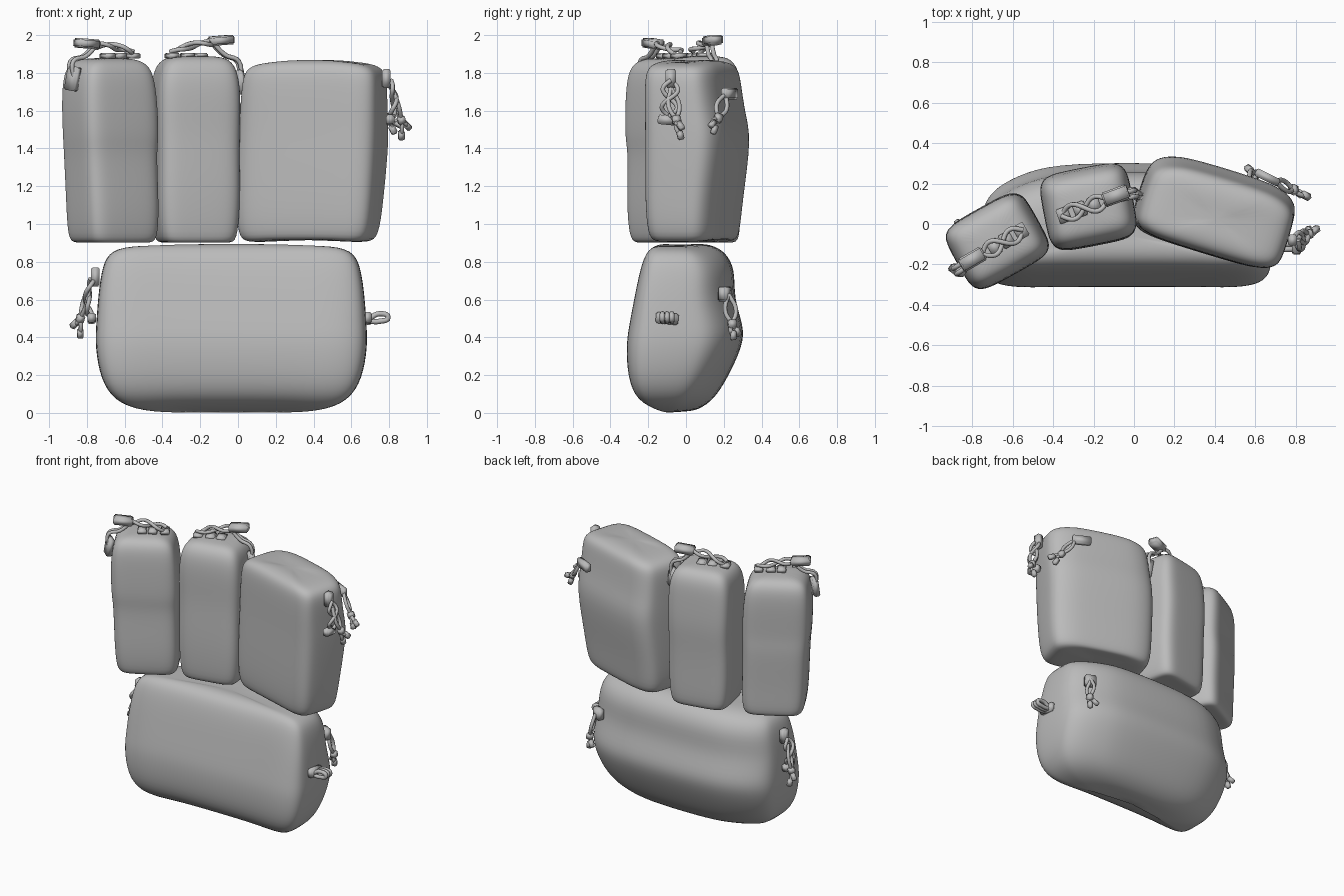
import bpy, bmesh, math
from mathutils import Vector, Matrix

if "Cube" in bpy.data.objects:
    bpy.data.objects.remove(bpy.data.objects["Cube"])

grey = bpy.data.materials.new("grey fabric")
grey.use_nodes = True
grey.diffuse_color = (0.5, 0.5, 0.5, 1)
grey.node_tree.nodes["Principled BSDF"].inputs["Base Color"].default_value = (0.5, 0.5, 0.5, 1)
SWELL = 0.012  # makes up for the shrinkage of the smoothing


def add(name, data):
    ob = bpy.data.objects.new(name, data)
    bpy.context.collection.objects.link(ob)
    data.materials.append(grey)
    return ob


def add_mesh(name, bm):
    bmesh.ops.recalc_face_normals(bm, faces=bm.faces)
    me = bpy.data.meshes.new(name)
    bm.to_mesh(me)
    bm.free()
    for p in me.polygons:
        p.use_smooth = True
    return add(name, me)


def bag(name, x, y, angle, rows, bend=(0, 0), lean=0, arch=0, power=5, count=24):
    """Loft rounded rectangles; each row is height, half width, front, back."""
    bm = bmesh.new()
    rings = []
    for z, half, front, back in rows:
        ring = []
        for i in range(count):
            t = math.tau * (i + 0.5) / count
            u, v = (math.copysign(abs(f) ** (2 / power), f) for f in (math.cos(t), math.sin(t)))
            k = (v + 1) / 2
            py = front - SWELL + (back - front + 2 * SWELL) * k
            py -= u * u * (bend[0] * (1 - k) + bend[1] * k)
            px = (half + SWELL) * u + lean * (z - 1.4)
            ring.append(bm.verts.new((px, py, z + arch * (1 - u * u))))
        rings.append(ring)
    for a, b in zip(rings, rings[1:]):
        for i in range(count):
            j = (i + 1) % count
            bm.faces.new((a[i], a[j], b[j], b[i]))
    bm.faces.new(rings[0])
    bm.faces.new(rings[-1])
    ob = add_mesh(name, bm)
    ob.location = (x, y, 0)
    ob.rotation_euler.z = math.radians(angle)
    soft = ob.modifiers.new("soft", "SUBSURF")
    soft.levels = soft.render_levels = 2


def block(name, at, size, along, up=(0, 0, 1)):
    """Bevelled block with its length on 'along' and thickness near 'up'."""
    ax = Vector(along).normalized()
    side = Vector(up).cross(ax).normalized()
    rot = Matrix((ax, side, ax.cross(side))).transposed().to_4x4()
    bm = bmesh.new()
    bmesh.ops.create_cube(bm, size=1)
    bmesh.ops.scale(bm, vec=size, verts=bm.verts)
    bmesh.ops.bevel(bm, geom=bm.edges[:], offset=min(size) * 0.15, segments=2, affect="EDGES")
    bmesh.ops.transform(bm, matrix=Matrix.Translation(at) @ rot, verts=bm.verts)
    add_mesh(name, bm)


def cord(name, points, radius=0.012):
    cu = bpy.data.curves.new(name, "CURVE")
    cu.dimensions = "3D"
    cu.bevel_depth = radius
    cu.bevel_resolution = 2
    cu.resolution_u = 5
    cu.use_fill_caps = True
    sp = cu.splines.new("BEZIER")
    sp.bezier_points.add(len(points) - 1)
    for bp, p in zip(sp.bezier_points, points):
        bp.co = p
        bp.handle_left_type = bp.handle_right_type = "AUTO"
    add(name, cu)


def braid(name, a, b, out, width=0.036, arch=0.03, turns=1):
    """Two strands twisting round each other between two points."""
    a, b, out = Vector(a), Vector(b), Vector(out).normalized()
    side = (b - a).cross(out).normalized()
    for s in (0, math.pi):
        pts = []
        for i in range(13):
            t = i / 12
            w = math.tau * turns * t + s
            pts.append(a.lerp(b, t) + side * math.sin(w) * width
                       + out * (arch * math.sin(math.pi * t) + 0.012 * math.cos(w)))
        cord(f"{name}_strand_{'b' if s else 'a'}", pts)


def dangle(name, start, knot, ends):
    """A looped cord pair closed by a knot, with loose capped ends."""
    start, knot = Vector(start), Vector(knot)
    side = (knot - start).cross(Vector((1, 0.3, 0))).normalized() * 0.03
    mid = start.lerp(knot, 0.55)
    for n, s in (("a", side), ("b", -side)):
        cord(f"{name}_loop_{n}", [start, mid + s, knot])
    block(name + "_knot", knot, (0.045, 0.045, 0.04), knot - start, (1, 0.2, 0.1))
    for i, e in enumerate(ends):
        e = Vector(e)
        cord(f"{name}_tail_{i}", [knot, knot.lerp(e, 0.5) + side * 0.4, e])
        block(f"{name}_tip_{i}", e, (0.05, 0.032, 0.032), e - knot, (1, 0.2, 0.1))


# Three upright pouches
bag("right_pouch", -0.675, -0.08, 29, [
    (0.905, 0.10, -0.09, 0.09), (0.897, 0.17, -0.145, 0.15), (0.93, 0.197, -0.17, 0.17),
    (1.10, 0.205, -0.18, 0.165), (1.38, 0.205, -0.165, 0.175), (1.45, 0.215, -0.18, 0.165),
    (1.65, 0.215, -0.175, 0.17), (1.80, 0.20, -0.165, 0.165), (1.86, 0.16, -0.13, 0.13),
    (1.88, 0.08, -0.07, 0.07)], lean=-0.03)
bag("middle_pouch", -0.225, 0.083, 11, [
    (0.905, 0.10, -0.09, 0.09), (0.897, 0.17, -0.15, 0.15), (0.93, 0.20, -0.175, 0.175),
    (1.15, 0.212, -0.185, 0.175), (1.35, 0.208, -0.18, 0.18), (1.50, 0.212, -0.175, 0.19),
    (1.68, 0.215, -0.18, 0.18), (1.81, 0.20, -0.17, 0.17), (1.875, 0.16, -0.13, 0.13),
    (1.89, 0.08, -0.07, 0.07)])
bag("wide_pouch", 0.392, 0.037, -17, [
    (0.91, 0.18, -0.08, 0.10), (0.90, 0.31, -0.14, 0.16), (0.935, 0.355, -0.17, 0.185),
    (1.12, 0.37, -0.18, 0.20), (1.45, 0.375, -0.175, 0.255), (1.58, 0.37, -0.175, 0.22),
    (1.74, 0.365, -0.175, 0.20), (1.815, 0.35, -0.165, 0.19), (1.85, 0.29, -0.13, 0.15),
    (1.86, 0.14, -0.06, 0.07)], bend=(0.0, 0.03), lean=0.04, arch=0.015)

# Large lower pouch, bowed backwards
bag("lower_pouch", -0.035, 0, 0, [
    (0.00, 0.26, -0.04, 0.03), (0.008, 0.46, -0.11, 0.08), (0.06, 0.61, -0.235, 0.165),
    (0.18, 0.685, -0.285, 0.24), (0.35, 0.712, -0.295, 0.32), (0.45, 0.708, -0.28, 0.325),
    (0.60, 0.698, -0.25, 0.27), (0.75, 0.68, -0.22, 0.28), (0.85, 0.645, -0.185, 0.225),
    (0.885, 0.54, -0.13, 0.14), (0.887, 0.3, -0.07, 0.08)], bend=(0.045, 0.14), arch=0.01)

# Top drawcords: braid, anchors, lock and hanging pull tab
for name, a, b, lock, tab, low in (
        ("right_top", (-0.55, -0.03, 1.90), (-0.75, -0.15, 1.945), (-0.80, -0.175, 1.955),
         (-0.875, -0.23, 1.77), (-0.88, -0.23, 1.86)),
        ("middle_top", (-0.36, 0.04, 1.90), (-0.13, 0.12, 1.96), (-0.09, 0.14, 1.972),
         (0.005, 0.15, 1.75), (0.0, 0.15, 1.86))):
    a, b, lock, tab, low = map(Vector, (a, b, lock, tab, low))
    way = lock - a
    way.z = 0
    way.normalize()
    braid(name + "_braid", a, b, (0, 0, 1), arch=0.015)
    for i, t in enumerate((0.05, 0.4, 0.7)):
        p = a.lerp(b, t)
        p.z = 1.89
        block(f"{name}_anchor_{i}", p, (0.06, 0.075, 0.03), way)
    block(name + "_lock", lock, (0.13, 0.075, 0.05), way + Vector((0, 0, 0.08)))
    for i, s in enumerate((-0.015, 0.015)):
        off = way.cross(Vector((0, 0, 1))) * s
        inner = lock - way * 0.06
        cord(f"{name}_pull_{i}", [inner + off, inner.lerp(low, 0.5) + off - Vector((0, 0, 0.02)),
                                  low + off, tab + off])
    block(name + "_pull_tab", tab, (0.13, 0.07, 0.04), (-0.2 * way.x, 0, 1), (-0.6, -0.8, 0))

# End drawcords of the wide and lower pouches
for name, s, x, y, z in (("wide_end", 1, 0.785, -0.08, 1.77), ("lower_end", -1, -0.755, -0.05, 0.72)):
    block(name + "_lock", (x, y, z), (0.10, 0.055, 0.045), (0, 0, 1), (s, 0, 0))
    braid(name + "_braid", (x + s * 0.015, y, z - 0.01), (x + s * 0.03, y - 0.01, z - 0.2),
          (s, 0, 0), 0.04, 0.02)
    block(name + "_bar", (x + s * 0.02, y - 0.02, z - 0.22), (0.10, 0.05, 0.045), (0, 1, -0.1), (s, 0, 0))
    dangle(name + "_dangle", (x + s * 0.03, y, z - 0.05), (x + s * 0.08, y + 0.03, z - 0.22),
           [(x + s * 0.11, y + 0.05, z - 0.25), (x + s * 0.08, y + 0.05, z - 0.3)])

# Rear corner cords
block("wide_rear_patch", (0.66, 0.23, 1.69), (0.13, 0.06, 0.04), (1, -0.5, 0), (0.4, 1, 0))
dangle("wide_rear", (0.70, 0.21, 1.69), (0.79, 0.17, 1.56), [(0.85, 0.14, 1.53), (0.82, 0.15, 1.5)])
block("lower_rear_patch", (0.56, 0.205, 0.63), (0.08, 0.08, 0.05), (1, -0.5, 0), (0.4, 1, 0))
dangle("lower_rear", (0.57, 0.225, 0.63), (0.60, 0.245, 0.47), [(0.60, 0.25, 0.41), (0.57, 0.27, 0.43)])

# Flat side loop on the lower pouch
block("side_loop_root", (0.685, -0.10, 0.50), (0.12, 0.06, 0.045), (0, 1, -0.1), (1, 0, 0))
for n, y in (("front", -0.125), ("middle", -0.10), ("rear", -0.075)):
    cord("side_loop_" + n, [(0.69, y, 0.485), (0.75, y, 0.485), (0.795, y, 0.505), (0.75, y, 0.525),
                            (0.69, y, 0.495)], 0.014)
